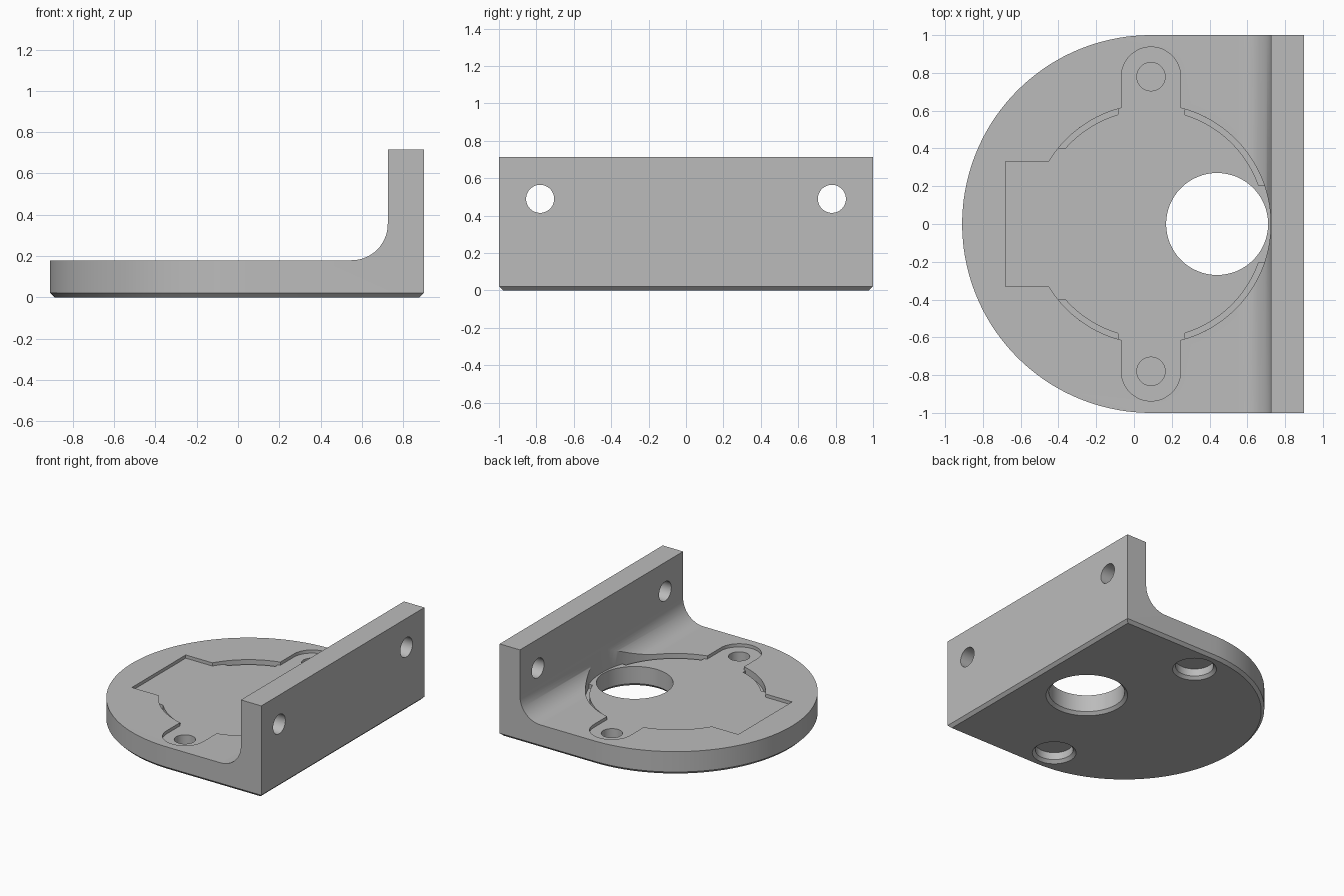
import bpy, bmesh
from math import pi, cos, sin, acos, asin

old = bpy.data.objects.get("Cube")
if old:
    bpy.data.objects.remove(old)

grey = bpy.data.materials.new("grey")
grey.use_nodes = True
grey.diffuse_color = (0.5, 0.5, 0.5, 1)
grey.node_tree.nodes["Principled BSDF"].inputs["Base Color"].default_value = (0.5, 0.5, 0.5, 1)

CX = 0.09                                   # centre of the round end
BACK, TOP, HEIGHT = 0.90, 0.18, 0.715
FLOOR, CHAMFER = 0.155, 0.022
R, LIP_R = 0.634, 0.605                     # recess and groove radii
SCREW_Y = 0.78


def arc(r, a, b, n=24, x=0.0, y=0.0):
    return [(x + r * cos(a + (b - a) * i / n), y + r * sin(a + (b - a) * i / n)) for i in range(n + 1)]


def loft(name, rings):
    """Closed solid through matching rings of points."""
    bm = bmesh.new()
    loops = [[bm.verts.new(p) for p in ring] for ring in rings]
    bm.faces.new(loops[0])
    bm.faces.new(loops[-1])
    for lo, hi in zip(loops, loops[1:]):
        for i in range(len(lo)):
            j = (i + 1) % len(lo)
            bm.faces.new((lo[i], lo[j], hi[j], hi[i]))
    bmesh.ops.recalc_face_normals(bm, faces=bm.faces)
    mesh = bpy.data.meshes.new(name)
    bm.to_mesh(mesh)
    bm.free()
    mesh.materials.append(grey)
    ob = bpy.data.objects.new(name, mesh)
    bpy.context.collection.objects.link(ob)
    return ob


def prism(name, pts, z0, z1):
    return loft(name, [[(x + CX, y, z) for x, y in pts] for z in (z0, z1)])


def bore(name, x, y, steps):
    """Round cutter on the z axis through (radius, z) steps."""
    return loft(name, [[(px, py, z) for px, py in arc(r, 0, 2 * pi, 64, x, y)[:-1]] for r, z in steps])


def combine(ob, tool, operation="DIFFERENCE"):
    mod = ob.modifiers.new("cut", "BOOLEAN")
    mod.operation, mod.solver, mod.object = operation, "EXACT", tool
    bpy.context.view_layer.objects.active = ob
    bpy.ops.object.modifier_apply(modifier=mod.name)
    bpy.data.objects.remove(tool)


def outline(inset):
    back = BACK - CX - inset
    return arc(1 - inset, pi / 2, 3 * pi / 2, 72) + [(back, inset - 1), (back, 1 - inset)]


# Rounded plan shape with a chamfered underside
bracket = loft("bracket", [[(x + CX, y, z) for x, y in outline(i)]
                           for i, z in ((CHAMFER, 0), (0, CHAMFER), (0, HEIGHT))])

# L-shaped side profile with a fillet in the inner corner
FILLET, WALL = 0.175, 0.725
side = [(-1.1, -0.1), (1.1, -0.1), (1.1, 0.9), (WALL, 0.9)]
side += arc(FILLET, 0, -pi / 2, 16, WALL - FILLET, TOP + FILLET) + [(-1.1, TOP)]
combine(bracket, loft("side_profile", [[(x, y, z) for x, z in side] for y in (-1.2, 1.2)]), "INTERSECT")

# Shallow recess: disc, two rounded screw tabs and a square bay
TAB, BAY = 0.157, 0.33
a, b = acos(TAB / R), asin(BAY / R)
half = arc(R, 0, a) + arc(TAB, 0, pi, 24, 0, SCREW_Y) + arc(R, pi - a, pi - b) + [(-0.77, BAY)]
recess = half + [(x, -y) for x, y in reversed(half[1:])]
combine(bracket, prism("recess", recess, FLOOR, 0.6))

# Narrow grooves along the recess rim
for s in (1, -1):
    for start, end in ((lambda r: asin(0.205 / r), lambda r: acos(0.18 / r)),
                       (lambda r: acos(-0.175 / r), lambda r: pi - asin(0.4 / r))):
        ring = arc(R, start(R), end(R)) + arc(LIP_R, end(LIP_R), start(LIP_R))
        combine(bracket, prism("groove", [(x, s * y) for x, y in ring], FLOOR - 0.03, FLOOR + 0.01))

# Large opening with a chamfer underneath
combine(bracket, bore("opening", 0.44, 0, ((0.314, -CHAMFER), (0.27, CHAMFER), (0.27, 0.6))))

for y in (SCREW_Y, -SCREW_Y):
    # Wide pocket below, small hole above, with a thin web between
    combine(bracket, bore("pocket", CX, y, ((0.179, -CHAMFER), (0.135, CHAMFER), (0.135, 0.08))))
    combine(bracket, bore("screw_hole", CX, y, ((0.075, 0.085), (0.075, 0.3))))
    # Mounting hole through the wall
    ring = arc(0.075, 0, 2 * pi, 48, y, 0.49)[:-1]
    combine(bracket, loft("wall_hole", [[(x, u, v) for u, v in ring] for x in (0.5, 1.1)]))

bpy.ops.object.select_all(action="DESELECT")
bracket.select_set(True)
bpy.context.view_layer.objects.active = bracket
bpy.ops.object.shade_smooth_by_angle(angle=pi / 6)
